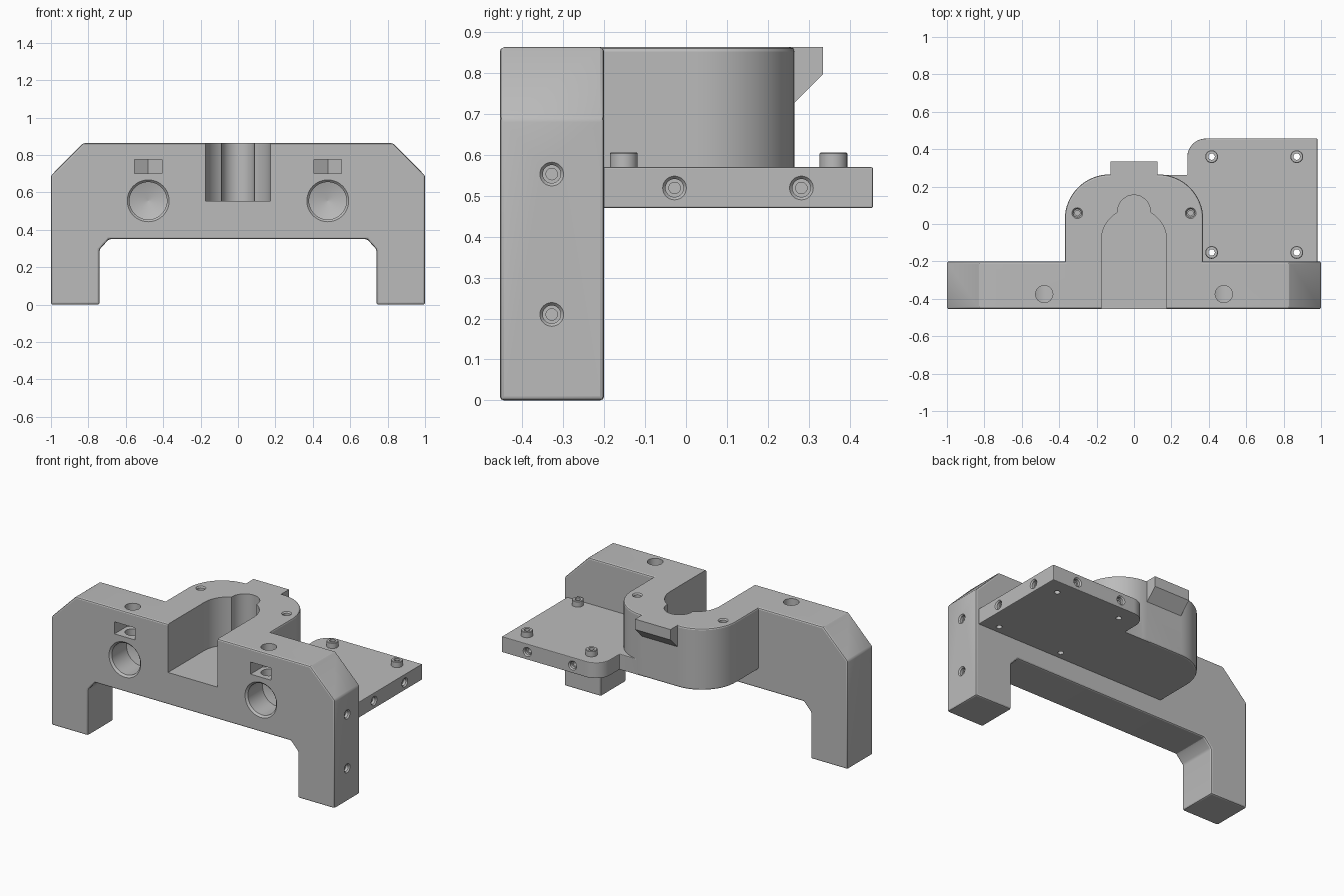
import bpy, bmesh
from math import cos, sin, pi, radians
from mathutils import Vector

cube = bpy.data.objects.get("Cube")
if cube:
    bpy.data.objects.remove(cube, do_unlink=True)

grey = bpy.data.materials.new("plain_grey")
grey.use_nodes = True
grey.diffuse_color = (0.5, 0.5, 0.5, 1)
grey.node_tree.nodes["Principled BSDF"].inputs["Base Color"].default_value = (0.5, 0.5, 0.5, 1)


def finish(name, bm, bevel=0):
    bmesh.ops.recalc_face_normals(bm, faces=bm.faces)
    if bevel:
        sharp = [e for e in bm.edges if e.calc_face_angle(0) > radians(30)]
        bmesh.ops.bevel(bm, geom=sharp, offset=bevel, offset_type='OFFSET',
                        segments=2, profile=0.5, affect='EDGES', clamp_overlap=True)
    mesh = bpy.data.meshes.new(name)
    bm.to_mesh(mesh)
    bm.free()
    mesh.materials.append(grey)
    ob = bpy.data.objects.new(name, mesh)
    bpy.context.collection.objects.link(ob)
    return ob


def prism(name, pts, axis, lo, hi, bevel=0):
    """Extrude a 2D outline along x, y or z."""
    place = {'x': lambda a, b, t: (t, a, b),
             'y': lambda a, b, t: (a, t, b),
             'z': lambda a, b, t: (a, b, t)}[axis]
    bm = bmesh.new()
    ends = [[bm.verts.new(place(a, b, t)) for a, b in pts] for t in (lo, hi)]
    for end in ends:
        bm.faces.new(end)
    for i in range(len(pts)):
        j = (i + 1) % len(pts)
        bm.faces.new((ends[0][i], ends[0][j], ends[1][j], ends[1][i]))
    return finish(name, bm, bevel)


def lathe(name, profile, loc, direction, sides=32, ring=False):
    """Revolve (radius, depth) pairs about a direction."""
    turn = Vector((0, 0, 1)).rotation_difference(Vector(direction))
    bm = bmesh.new()
    rings = []
    for r, d in profile:
        rings.append([bm.verts.new(Vector(loc) + turn @ Vector(
            (r * cos(2 * pi * k / sides), r * sin(2 * pi * k / sides), d)))
            for k in range(sides)])
    if not ring:
        bm.faces.new(rings[0])
        bm.faces.new(rings[-1])
    pairs = list(zip(rings, rings[1:])) + ([(rings[-1], rings[0])] if ring else [])
    for a, b in pairs:
        for k in range(sides):
            n = (k + 1) % sides
            bm.faces.new((a[k], a[n], b[n], b[k]))
    return finish(name, bm)


def arc(cx, cy, r, start, end, steps=16):
    angles = [radians(start + (end - start) * i / steps) for i in range(steps + 1)]
    return [(cx + r * cos(a), cy + r * sin(a)) for a in angles]


def combine(target, other, operation):
    mod = target.modifiers.new("bool", 'BOOLEAN')
    mod.operation, mod.solver, mod.object = operation, 'EXACT', other
    bpy.context.view_layer.objects.active = target
    bpy.ops.object.modifier_apply(modifier=mod.name)
    bpy.data.objects.remove(other, do_unlink=True)


# Bridge with two legs
half = [(0.69, 0.35), (0.74, 0.295), (0.74, 0), (1, 0), (1, 0.69), (0.828, 0.863)]
outline = half + [(-x, z) for x, z in reversed(half)]
body = prism("bracket_body", outline, 'y', -0.455, -0.2, 0.01)

# Rounded hub behind the bridge
hub = [(-0.37, -0.3), (0.37, -0.3)] + arc(0.13, 0.025, 0.24, 0, 90) + arc(-0.13, 0.025, 0.24, 90, 180)
combine(body, prism("hub", hub, 'z', 0.47, 0.863, 0.01), 'UNION')

# Side plate and rear tab
plate = [(0.1, -0.25), (0.98, -0.25), (0.98, 0.457)] + arc(0.385, 0.357, 0.1, 90, 180) + [(0.285, 0.262), (0.1, 0.262)]
combine(body, prism("side_plate", plate, 'z', 0.47, 0.57, 0.004), 'UNION')
tab = [(0.2, 0.863), (0.335, 0.863), (0.335, 0.797), (0.265, 0.727), (0.2, 0.727)]
combine(body, prism("rear_tab", tab, 'x', -0.125, 0.125), 'UNION')

# Keyhole channel, open at the front and top
channel = ([(-0.175, -0.5), (0.175, -0.5)] + arc(0, -0.09, 0.175, 0, 60)
           + arc(0, 0.067, 0.088, 0, 180) + arc(0, -0.09, 0.175, 120, 180))
combine(body, prism("channel_cutter", channel, 'z', 0.555, 1), 'DIFFERENCE')

# Front bores, nut pockets and clamp screw holes
bore = [(0.112, -0.02), (0.112, 0), (0.1, 0.012), (0.1, 0.16), (0.002, 0.19)]
screw = [(0.029, -0.02), (0.029, 0), (0.022, 0.008), (0.022, 0.025), (0.014, 0.025), (0.014, 0.1)]
for s in (-1, 1):
    x = 0.48 * s
    combine(body, lathe("bore_cutter", bore, (x, -0.455, 0.555), (0, 1, 0), 48), 'DIFFERENCE')
    nut = [(x - 0.073, -0.5), (x + 0.073, -0.5), (x + 0.073, -0.333), (x, -0.29), (x - 0.073, -0.333)]
    combine(body, prism("nut_cutter", nut, 'z', 0.7, 0.777), 'DIFFERENCE')
    combine(body, lathe("clamp_cutter", [(0.046, -0.02), (0.046, 0.26)], (x, -0.375, 0.863), (0, 0, -1)), 'DIFFERENCE')
    combine(body, lathe("hub_hole_cutter", screw, (0.303 * s, 0.058, 0.863), (0, 0, -1)), 'DIFFERENCE')

# Screw holes in the left leg, plate side and plate back
holes = [((1, -0.328, z), (-1, 0, 0)) for z in (0.21, 0.553)]
holes += [((0.98, y, 0.519), (-1, 0, 0)) for y in (-0.028, 0.282)]
holes += [((x, 0.457, 0.519), (0, -1, 0)) for x in (0.48, 0.8)]
for loc, direction in holes:
    combine(body, lathe("screw_cutter", screw, loc, direction), 'DIFFERENCE')

# Hollow standoffs on the plate, with holes through it
parts = [body]
standoff = [(0.017, 0.09), (0.03, 0.09), (0.034, 0.094), (0.034, 0.135), (0.031, 0.138), (0.017, 0.138)]
standoff = [(r, d - 0.002) for r, d in standoff]
for i, (x, y) in enumerate([(x, y) for x in (0.415, 0.87) for y in (-0.152, 0.36)]):
    combine(body, lathe("through_cutter", [(0.017, -0.05), (0.017, 0.2)], (x, y, 0.47), (0, 0, 1)), 'DIFFERENCE')
    parts.append(lathe("standoff_%d" % (i + 1), standoff, (x, y, 0.47), (0, 0, 1), ring=True))

# Smooth curved walls, keep edges crisp
bpy.ops.object.select_all(action='DESELECT')
for ob in parts:
    ob.select_set(True)
bpy.context.view_layer.objects.active = body
bpy.ops.object.shade_smooth_by_angle(angle=radians(20))
